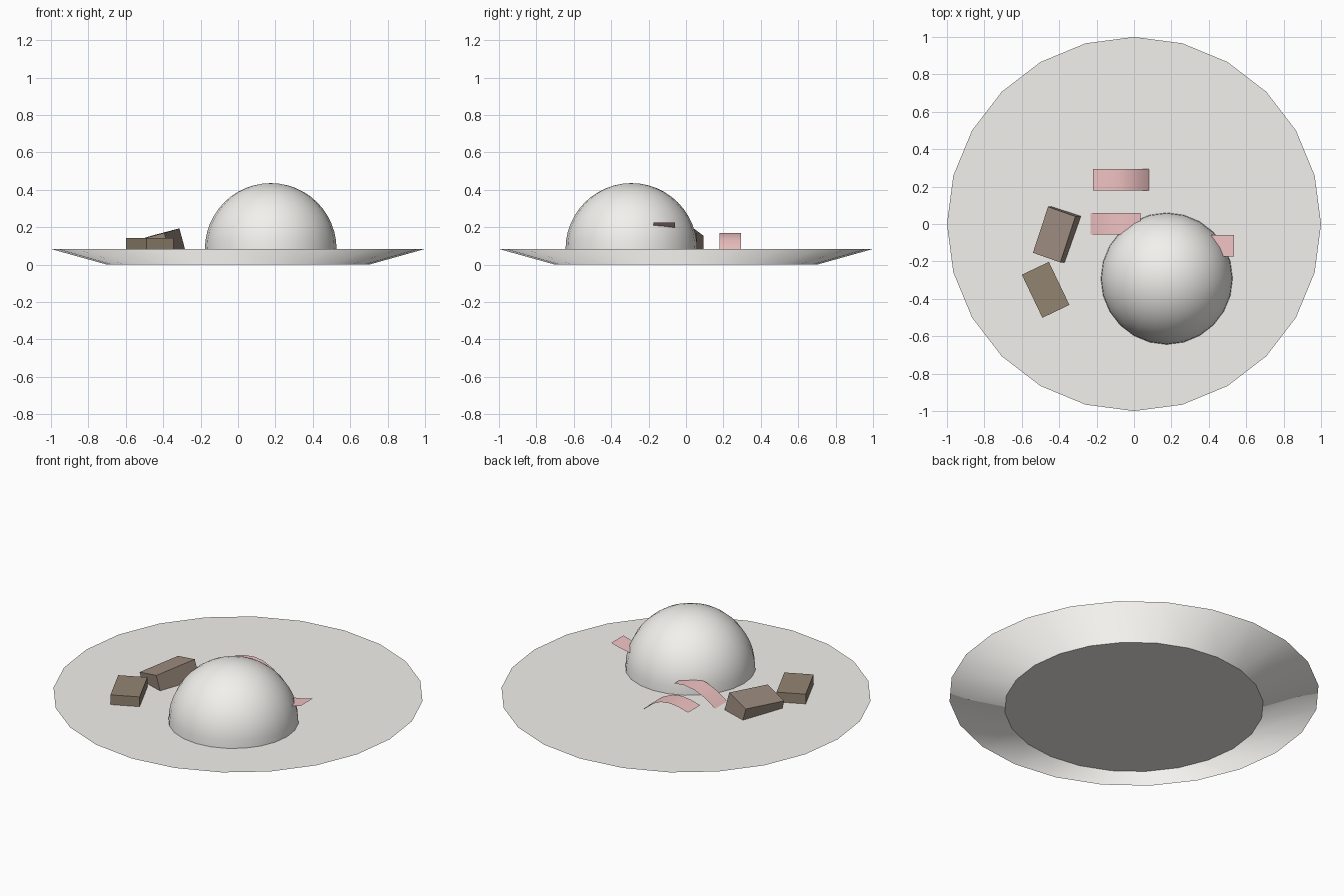
import bpy, bmesh, math
from mathutils import Matrix, Vector

if "Cube" in bpy.data.objects:
    bpy.data.objects.remove(bpy.data.objects["Cube"])

TOP = 0.084  # height of the plate's upper face


def material(name, rgb):
    m = bpy.data.materials.new(name)
    m.diffuse_color = (*rgb, 1)
    m.use_nodes = True
    m.node_tree.nodes["Principled BSDF"].inputs["Base Color"].default_value = m.diffuse_color
    return m


def finish(name, bm, mat=None, smooth=None):
    me = bpy.data.meshes.new(name)
    bm.to_mesh(me)
    bm.free()
    ob = bpy.data.objects.new(name, me)
    bpy.context.collection.objects.link(ob)
    if mat:
        me.materials.append(mat)
    if smooth:
        bpy.ops.object.select_all(action='DESELECT')
        ob.select_set(True)
        bpy.context.view_layer.objects.active = ob
        bpy.ops.object.shade_smooth_by_angle(angle=math.radians(smooth))
    return ob


def block(name, size, loc, rot, mat):
    bm = bmesh.new()
    bmesh.ops.create_cube(bm, size=1)
    ob = finish(name, bm, mat)
    ob.scale = size
    ob.location = loc
    ob.rotation_euler = [math.radians(a) for a in rot]


def slice_strip(name, profile, y0, y1, mat):
    # thin curled sheet: an x-z profile swept along y
    bm = bmesh.new()
    rows = [[bm.verts.new((x, y, z)) for y in (y0, y1)] for x, z in profile]
    for a, b in zip(rows, rows[1:]):
        bm.faces.new((a[0], b[0], b[1], a[1]))
    finish(name, bm, mat, 60)


white = material("off_white", (0.89, 0.88, 0.85))

# plate: flared disc with a flat top
bm = bmesh.new()
bmesh.ops.create_cone(bm, cap_ends=True, segments=24, radius1=0.7, radius2=1.0,
                      depth=TOP, matrix=Matrix.Translation((0, 0, TOP / 2)))
me = finish("plate", bm, white, 10).data
# rim shaded with straight outward normals, caps flat
normals = [None] * len(me.loops)
for p in me.polygons:
    for li in p.loop_indices:
        co = me.vertices[me.loops[li].vertex_index].co
        flat = len(p.vertices) > 4
        normals[li] = p.normal.copy() if flat else Vector((co.x, co.y, 0)).normalized()
me.normals_split_custom_set(normals)

# rice mound: upper half of a sphere
bm = bmesh.new()
bmesh.ops.create_uvsphere(bm, u_segments=24, v_segments=24, radius=0.352)
bmesh.ops.delete(bm, geom=[v for v in bm.verts if v.co.z < -0.001], context='VERTS')
bmesh.ops.translate(bm, verts=bm.verts, vec=Vector((0.175, -0.292, TOP)))
finish("rice_mound", bm, white, 40)

# meat chunks, partly sunk in the plate
block("chunk_front", (0.16, 0.255, 0.13), (-0.4725, -0.352, 0.077), (0, 0, 25.5),
      material("olive_brown", (0.29, 0.235, 0.165)))
block("chunk_back", (0.16, 0.26, 0.13), (-0.41, -0.056, 0.1), (5.5, -14, -19.5),
      material("brown", (0.335, 0.26, 0.21)))

# curled pink slices
pink = material("pink", (0.87, 0.54, 0.54))
slice_strip("slice_back", [(-0.22, 0.147), (-0.16, 0.163), (-0.1, 0.17), (-0.04, 0.162),
                           (0.03, 0.13), (0.08, 0.083)], 0.18, 0.295, pink)
slice_strip("slice_middle", [(-0.235, 0.083), (-0.17, 0.128), (-0.1, 0.159),
                             (-0.03, 0.17), (0.035, 0.163)], -0.055, 0.06, pink)
slice_strip("slice_side", [(0.3, 0.19), (0.415, 0.199), (0.48, 0.21), (0.535, 0.225)],
            -0.175, -0.06, pink)
